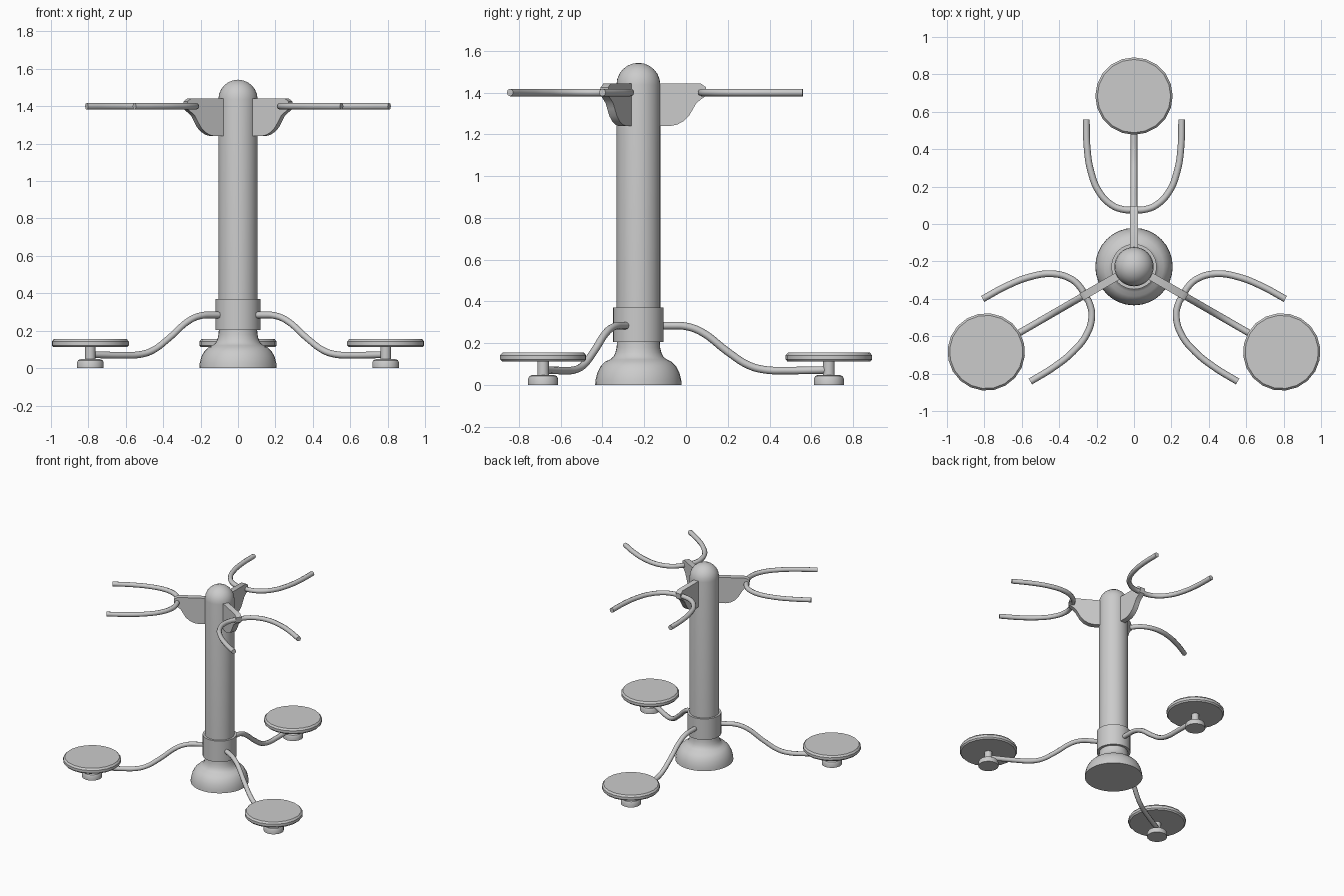
import bpy, bmesh, math
from mathutils import Matrix, Vector

if "Cube" in bpy.data.objects:
    bpy.data.objects.remove(bpy.data.objects["Cube"])

CENTRE = Vector((0, -0.228, 0))
REACH = 0.912


def place(ob, angle=0.0):
    """Move a part from local (radius along x) space onto the column axis."""
    ob.matrix_world = Matrix.Translation(CENTRE) @ Matrix.Rotation(angle, 4, 'Z')


def add_mesh(name, bm, angle, smooth=35):
    bmesh.ops.recalc_face_normals(bm, faces=bm.faces[:])
    me = bpy.data.meshes.new(name)
    bm.to_mesh(me)
    bm.free()
    ob = bpy.data.objects.new(name, me)
    bpy.context.collection.objects.link(ob)
    place(ob, angle)
    bpy.ops.object.select_all(action='DESELECT')
    ob.select_set(True)
    bpy.context.view_layer.objects.active = ob
    if smooth:
        bpy.ops.object.shade_smooth_by_angle(angle=math.radians(smooth))
    return ob


def lathe(name, profile, sides, angle=0.0, offset=0.0):
    """Revolve (radius, z) points into a closed solid, offset along local x."""
    bm = bmesh.new()
    rings = []
    for r, z in profile:
        if r == 0:
            rings.append([bm.verts.new((offset, 0, z))] * sides)
        else:
            rings.append([bm.verts.new((offset + r * math.cos(2 * math.pi * i / sides),
                                        r * math.sin(2 * math.pi * i / sides), z))
                          for i in range(sides)])
    for a, b in zip(rings, rings[1:]):
        for i in range(sides):
            j = (i + 1) % sides
            bm.faces.new(list(dict.fromkeys((a[i], a[j], b[j], b[i]))))
    if profile[0][0]:
        bm.faces.new(rings[0])
    if profile[-1][0]:
        bm.faces.new(rings[-1])
    return add_mesh(name, bm, angle)


def tube(name, points, radius, angle):
    """Round bar through the points with smooth bends."""
    cu = bpy.data.curves.new(name, 'CURVE')
    cu.dimensions = '3D'
    cu.bevel_depth = radius
    cu.bevel_resolution = 2
    cu.resolution_u = 5
    cu.use_fill_caps = True
    sp = cu.splines.new('BEZIER')
    sp.bezier_points.add(len(points) - 1)
    for bp, p in zip(sp.bezier_points, points):
        bp.co = p
        bp.handle_left_type = bp.handle_right_type = 'AUTO'
    ob = bpy.data.objects.new(name, cu)
    bpy.context.collection.objects.link(ob)
    place(ob, angle)


def plate(name, outline, thickness, angle):
    """Upright sheet from an (x, z) outline."""
    bm = bmesh.new()
    f = bm.faces.new([bm.verts.new((x, -thickness / 2, z)) for x, z in outline])
    ext = bmesh.ops.extrude_face_region(bm, geom=[f])
    verts = [v for v in ext['geom'] if isinstance(v, bmesh.types.BMVert)]
    bmesh.ops.translate(bm, verts=verts, vec=(0, thickness, 0))
    add_mesh(name, bm, angle)


# Central column with domed top
dome = [(0.105 * math.cos(a), 1.437 + 0.105 * math.sin(a))
        for a in (math.radians(15 * i) for i in range(6))]
lathe("column", [(0.105, 0.34)] + dome + [(0, 1.542)], 32)

# Bell-shaped foot with neck, and the collar above it
lathe("bell_base", [(0.207, 0), (0.205, 0.025), (0.196, 0.06), (0.18, 0.09),
                    (0.158, 0.112), (0.135, 0.122), (0.12, 0.135), (0.11, 0.155),
                    (0.104, 0.18), (0.102, 0.215)], 32)
lathe("collar", [(0.121, 0.205), (0.121, 0.37)], 32)

# Path of the bent leg, half of the U handle, and the bracket outline
leg_path = [(0.09, 0, 0.283), (0.16, 0, 0.284), (0.225, 0, 0.281), (0.30, 0, 0.255),
            (0.43, 0, 0.157), (0.53, 0, 0.093), (0.61, 0, 0.072), (0.70, 0, 0.069),
            (REACH, 0, 0.072)]
half_handle = [(0.787, 0.255), (0.64, 0.251), (0.51, 0.231), (0.40, 0.187),
               (0.33, 0.12), (0.306, 0.06)]
handle_path = ([(x, y, 1.4) for x, y in half_handle] + [(0.303, 0, 1.4)]
               + [(x, -y, 1.4) for x, y in reversed(half_handle)])
bracket = [(0.08, 1.24), (0.155, 1.24), (0.185, 1.246), (0.215, 1.262), (0.242, 1.288),
           (0.262, 1.322), (0.277, 1.348), (0.298, 1.366), (0.322, 1.383),
           (0.325, 1.425), (0.30, 1.442), (0.08, 1.442)]

# Three stations, 120 degrees apart
for n, deg in enumerate((90, 210, 330), 1):
    a = math.radians(deg)
    tube(f"leg_{n}", leg_path, 0.018, a)
    lathe(f"standing_disc_{n}", [(0.198, 0.112), (0.207, 0.122), (0.207, 0.142),
                                 (0.196, 0.155)], 20, a, REACH)
    lathe(f"disc_post_{n}", [(0.028, 0.04), (0.028, 0.115)], 16, a, REACH)
    lathe(f"disc_foot_{n}", [(0.072, 0), (0.072, 0.03), (0.066, 0.042),
                             (0.052, 0.048)], 20, a, REACH)
    plate(f"handle_bracket_{n}", bracket, 0.042, a)
    tube(f"handle_{n}", handle_path, 0.018, a)
